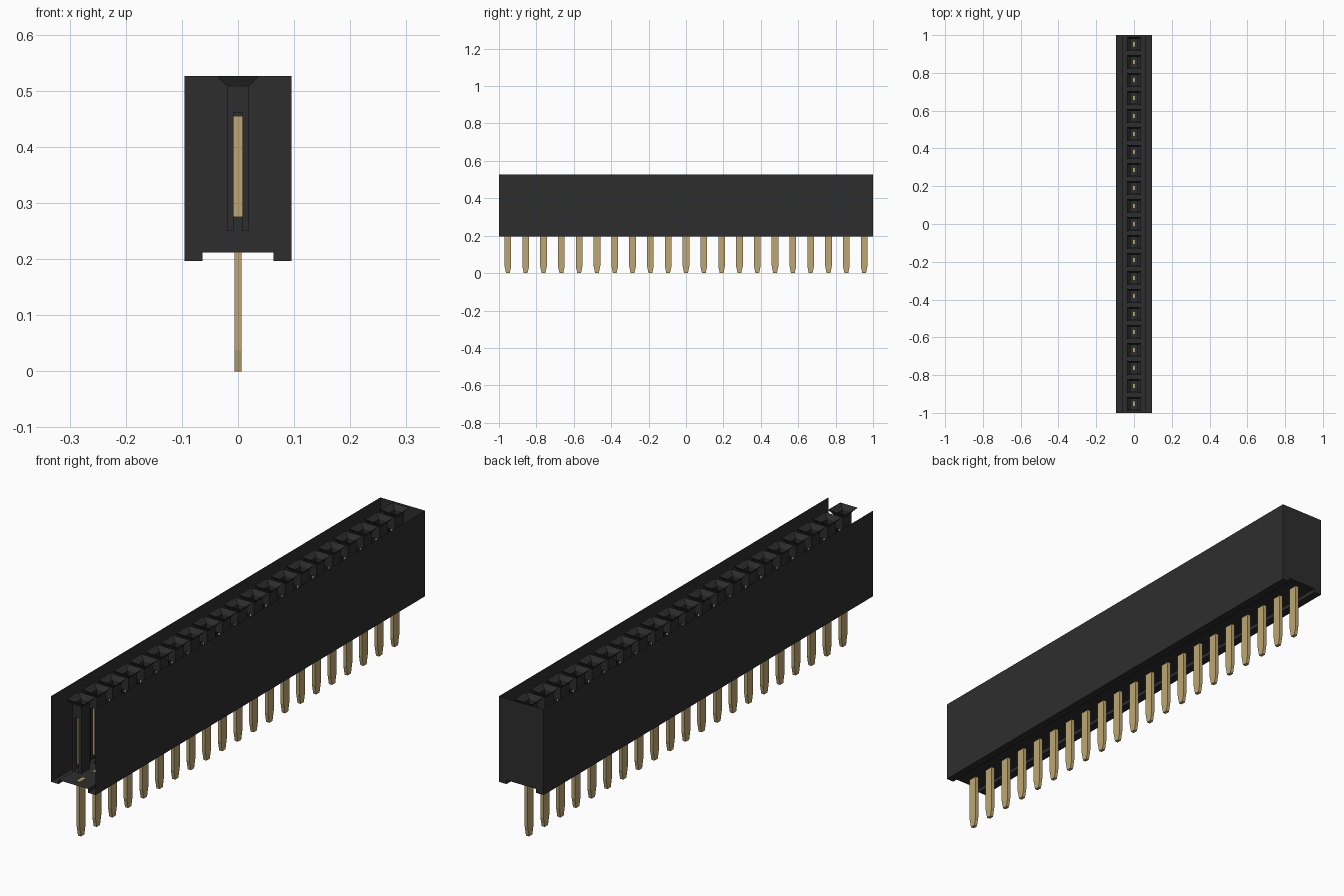
import bpy, bmesh

cube = bpy.data.objects.get("Cube")
if cube:
    bpy.data.objects.remove(cube)

COUNT = 21
PITCH = 2 / COUNT
TOP, FLOOR, BASE = 0.526, 0.212, 0.197


def material(name, colour):
    mat = bpy.data.materials.new(name)
    mat.use_nodes = True
    mat.diffuse_color = colour
    mat.node_tree.nodes["Principled BSDF"].inputs["Base Color"].default_value = colour
    return mat


black = material("black plastic", (0.027, 0.027, 0.027, 1))
gold = material("gold metal", (0.51, 0.38, 0.17, 1))


def finish(bm, name, mat):
    mesh = bpy.data.meshes.new(name)
    bm.to_mesh(mesh)
    bm.free()
    mesh.materials.append(mat)
    obj = bpy.data.objects.new(name, mesh)
    bpy.context.collection.objects.link(obj)
    return obj


def ring(bm, hx, hy, z, y=0):
    """Four corners of a horizontal rectangle."""
    return [bm.verts.new((sx * hx, y + sy * hy, z))
            for sx, sy in ((-1, -1), (1, -1), (1, 1), (-1, 1))]


def bridge(bm, low, high):
    for i in range(4):
        j = (i + 1) % 4
        bm.faces.new((low[i], low[j], high[j], high[i]))


def panel(bm, x0, x1, z0, z1, y):
    bm.faces.new([bm.verts.new((x, y, z))
                  for x, z in ((x0, z0), (x1, z0), (x1, z1), (x0, z1))])


# Housing: thin shell, open at the top and front, with a stepped underside
half = [(0.095, TOP), (0.095, BASE), (0.063, BASE), (0.063, FLOOR)]
profile = [(-x, z) for x, z in half] + half[::-1]
bm = bmesh.new()
front = [bm.verts.new((x, -1, z)) for x, z in profile]
back = [bm.verts.new((x, 1, z)) for x, z in profile]
for i in range(len(profile) - 1):
    bm.faces.new((front[i], front[i + 1], back[i + 1], back[i]))
bm.faces.new(back)
finish(bm, "housing", black)

# Sockets: flared mouth over a square tube with a slit at each end
HX, HY, NECK, BOTTOM = 0.019, 0.026, 0.507, 0.25
SLIT, SLIT_TOP = 0.008, 0.46
bm = bmesh.new()
for n in range(COUNT):
    y = (n - (COUNT - 1) / 2) * PITCH
    neck = ring(bm, HX, HY, NECK, y)
    bottom = ring(bm, HX, HY, BOTTOM, y)
    bridge(bm, neck, ring(bm, 0.037, 0.037, TOP, y))
    bm.faces.new(bottom[::-1])
    for a, b in ((1, 2), (3, 0)):
        bm.faces.new((bottom[a], bottom[b], neck[b], neck[a]))
    for end in (y - HY, y + HY):
        panel(bm, -HX, -SLIT, BOTTOM, NECK, end)
        panel(bm, SLIT, HX, BOTTOM, NECK, end)
        panel(bm, -SLIT, SLIT, SLIT_TOP, NECK, end)
finish(bm, "sockets", black)


def metal_row(name, sections):
    """A row of closed bars, each lofted through (half x, half y, z) sections."""
    bm = bmesh.new()
    for n in range(COUNT):
        y = (n - (COUNT - 1) / 2) * PITCH
        rings = [ring(bm, *s, y) for s in sections]
        for low, high in zip(rings, rings[1:]):
            bridge(bm, low, high)
        bm.faces.new(rings[0][::-1])
        bm.faces.new(rings[-1])
    return finish(bm, name, gold)


# Contacts inside the sockets and tapered pins below the floor
metal_row("contacts", [(0.008, 0.014, 0.275), (0.008, 0.014, 0.455)])
metal_row("pins", [(0.0065, 0.010, 0), (0.0065, 0.018, 0.038),
                   (0.0065, 0.018, FLOOR + 0.001)])
